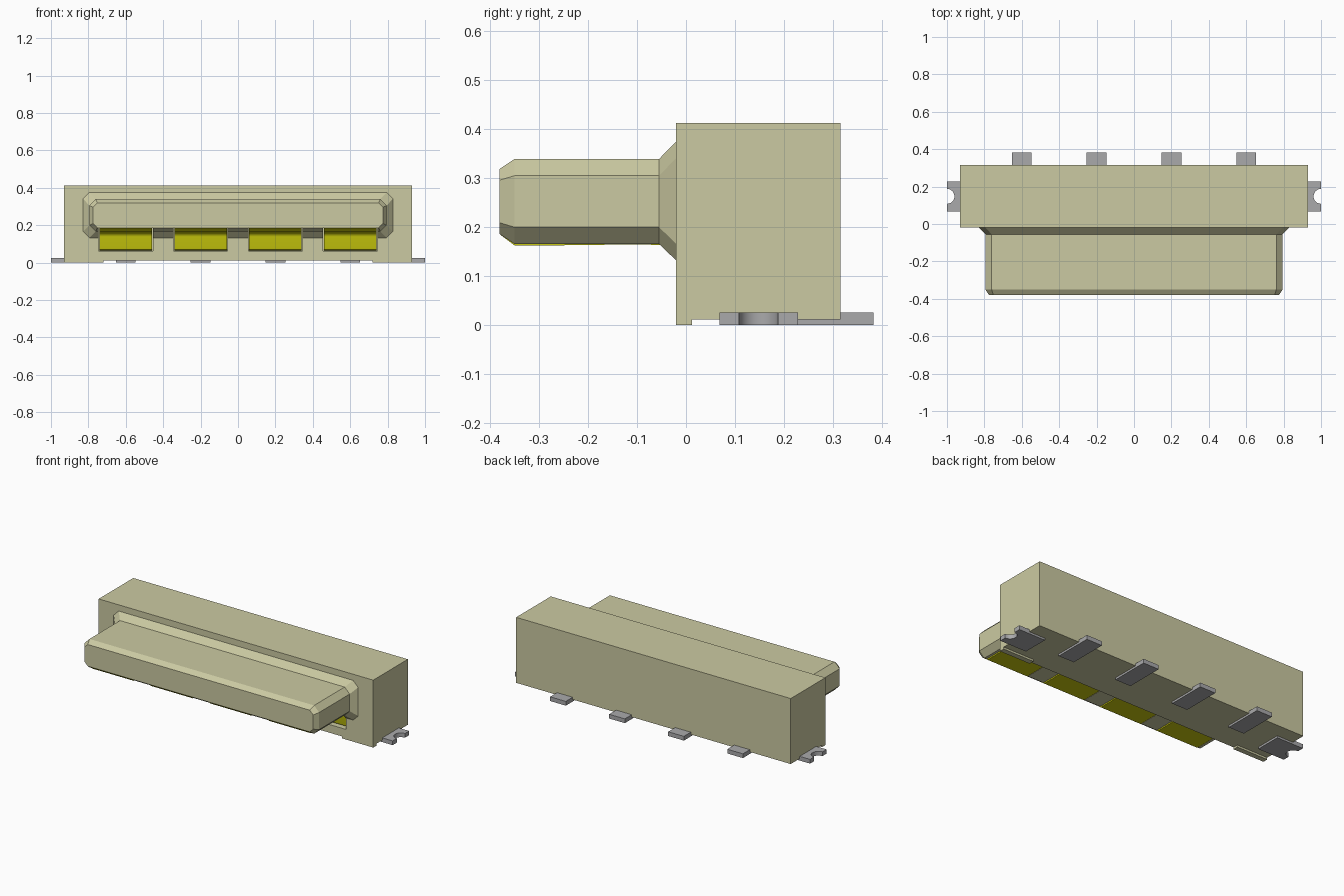
import bpy, bmesh, math

if "Cube" in bpy.data.objects:
    bpy.data.objects.remove(bpy.data.objects["Cube"])


def material(name, rgb):
    m = bpy.data.materials.new(name)
    m.use_nodes = True
    m.diffuse_color = (*rgb, 1)
    m.node_tree.nodes["Principled BSDF"].inputs["Base Color"].default_value = (*rgb, 1)
    return m


TAN = material("tan plastic", (0.60, 0.59, 0.36))
GOLD = material("yellow contact", (0.60, 0.60, 0.004))
GREY = material("grey metal", (0.40, 0.40, 0.41))


def finish(bm, name, mat):
    bmesh.ops.recalc_face_normals(bm, faces=bm.faces)
    mesh = bpy.data.meshes.new(name)
    bm.to_mesh(mesh)
    bm.free()
    mesh.materials.append(mat)
    ob = bpy.data.objects.new(name, mesh)
    bpy.context.collection.objects.link(ob)
    return ob


def add_box(bm, x, y, z):
    """Box from (min, max) ranges."""
    verts = bmesh.ops.create_cube(bm, size=1)["verts"]
    for v in verts:
        for i, (a, b) in enumerate((x, y, z)):
            v.co[i] = (a + b) / 2 + v.co[i] * (b - a)


def box(name, mat, *ranges):
    bm = bmesh.new()
    add_box(bm, *ranges)
    return finish(bm, name, mat)


def prism(name, mat, points, direction):
    """Extrude a closed outline along a direction."""
    bm = bmesh.new()
    face = bm.faces.new([bm.verts.new(p) for p in points])
    new = bmesh.ops.extrude_face_region(bm, geom=[face])["geom"]
    bmesh.ops.translate(bm, vec=direction,
                        verts=[g for g in new if isinstance(g, bmesh.types.BMVert)])
    return finish(bm, name, mat)


def smooth(ob):
    bpy.ops.object.select_all(action="DESELECT")
    ob.select_set(True)
    bpy.context.view_layer.objects.active = ob
    bpy.ops.object.shade_smooth_by_angle(angle=math.radians(35))


CONTACT_X = (-0.6, -0.2, 0.2, 0.6)

# Housing block with two shallow front feet
body = box("housing", TAN, (-0.93, 0.93), (-0.02, 0.315), (0.012, 0.413))
for side, x in (("left", (0.72, 0.93)), ("right", (-0.93, -0.72))):
    box(side + "_front_foot", TAN, x, (-0.02, 0.012), (0, 0.012))

# Tongue: chamfered sections as y, half width, bottom, top, chamfer
SECTIONS = ((-0.38, 0.775, 0.186, 0.319, 0.023), (-0.35, 0.795, 0.166, 0.339, 0.034),
            (-0.055, 0.795, 0.166, 0.339, 0.034), (-0.02, 0.828, 0.132, 0.375, 0.034),
            (0.01, 0.828, 0.132, 0.375, 0.034))
bm = bmesh.new()
rings = []
for y, w, lo, hi, c in SECTIONS:
    outline = ((w, lo + c), (w, hi - c), (w - c, hi), (c - w, hi),
               (-w, hi - c), (-w, lo + c), (c - w, lo), (w - c, lo))
    rings.append([bm.verts.new((x, y, z)) for x, z in outline])
for a, b in zip(rings, rings[1:]):
    for i in range(8):
        j = (i + 1) % 8
        bm.faces.new((a[i], a[j], b[j], b[i]))
bm.faces.new(rings[0])
bm.faces.new(rings[-1])
tongue = finish(bm, "tongue", TAN)

# Pockets for the contacts, cut through tongue underside and housing front
bm = bmesh.new()
for cx in CONTACT_X:
    add_box(bm, (cx - 0.145, cx + 0.145), (-0.42, 0.03), (0.062, 0.184))
cutter = finish(bm, "pocket_cutter", TAN)
cutter.hide_render = True
for ob in (body, tongue):
    mod = ob.modifiers.new("pockets", "BOOLEAN")
    mod.operation = "DIFFERENCE"
    mod.solver = "EXACT"
    mod.object = cutter
    bpy.context.view_layer.objects.active = ob
    bpy.ops.object.modifier_apply(modifier=mod.name)
bpy.data.objects.remove(cutter)

# Bent contacts: flat under the tongue, turned down inside the pocket
PROFILE = ((-0.378, 0.184), (-0.35, 0.163), (-0.26, 0.163), (-0.1, 0.165),
           (-0.03, 0.163), (-0.013, 0.158), (-0.003, 0.149), (0.0, 0.139),
           (0.0, 0.077), (0.003, 0.069), (0.012, 0.064), (0.03, 0.064), (0.03, 0.184))
for n, cx in enumerate(CONTACT_X, 1):
    contact = prism(f"contact_{n}", GOLD, [(cx - 0.14, y, z) for y, z in PROFILE],
                    (0.28, 0, 0))
    smooth(contact)
    # Solder tail at the back
    box(f"solder_tail_{n}", GREY, (cx - 0.053, cx + 0.053), (0.145, 0.382), (0, 0.026))

# Side solder tabs with a round notch in the outer edge
for side, s in (("left", 1), ("right", -1)):
    arc = [(1.0 - 0.04 * math.cos(t), 0.148 - 0.04 * math.sin(t))
           for t in (math.pi * (i / 12 - 0.5) for i in range(13))]
    outline = [(0.82, 0.228), (1.0, 0.228)] + arc + [(1.0, 0.068), (0.82, 0.068)]
    tab = prism(side + "_solder_tab", GREY, [(s * x, y, 0) for x, y in outline],
                (0, 0, 0.026))
    smooth(tab)
